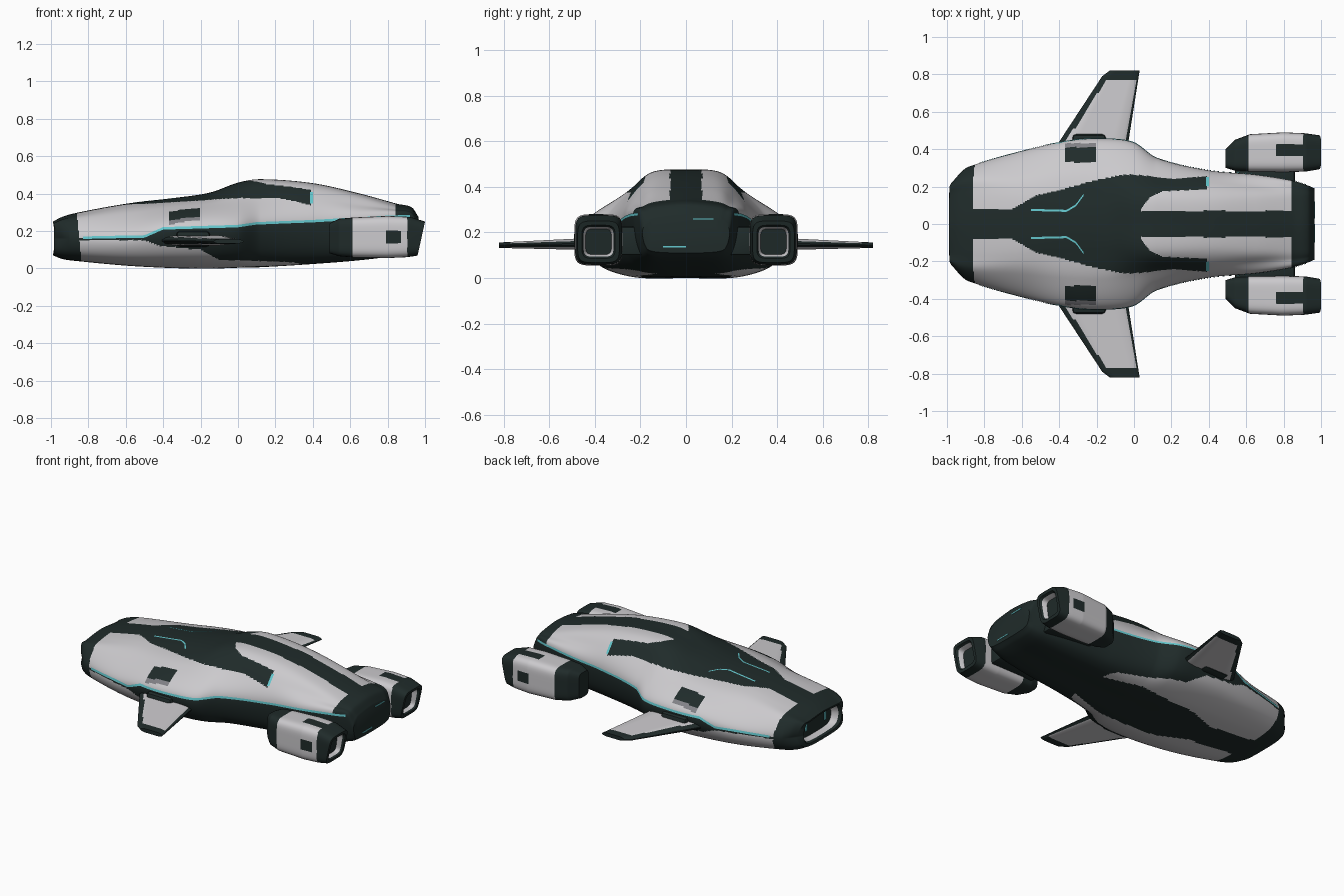
import bpy, bmesh, math
from mathutils import Vector

if "Cube" in bpy.data.objects:
    bpy.data.objects.remove(bpy.data.objects["Cube"])


def material(name, rgb):
    m = bpy.data.materials.new(name)
    m.diffuse_color = (*rgb, 1)
    m.use_nodes = True
    m.node_tree.nodes["Principled BSDF"].inputs["Base Color"].default_value = m.diffuse_color
    return m


LIGHT, DARK, CYAN, GREY = 0, 1, 2, 3
MATS = [material("light_grey_paint", (0.60, 0.59, 0.61)),
        material("dark_green_black", (0.014, 0.024, 0.023)),
        material("cyan_glow", (0.13, 0.58, 0.62)),
        material("mid_grey_metal", (0.22, 0.22, 0.24))]


def lerp(table, x):
    if x <= table[0][0]:
        return table[0][1]
    for (a, u), (b, v) in zip(table, table[1:]):
        if x <= b:
            return u + (v - u) * (x - a) / (b - a)
    return table[-1][1]


def finish(bm, name, mirror=False, angle=35):
    bmesh.ops.recalc_face_normals(bm, faces=bm.faces)
    me = bpy.data.meshes.new(name)
    bm.to_mesh(me)
    bm.free()
    ob = bpy.data.objects.new(name, me)
    bpy.context.collection.objects.link(ob)
    for m in MATS:
        me.materials.append(m)
    bpy.ops.object.select_all(action='DESELECT')
    ob.select_set(True)
    bpy.context.view_layer.objects.active = ob
    bpy.ops.object.shade_smooth_by_angle(angle=math.radians(angle))
    if mirror:
        ob.modifiers.new("mirror", 'MIRROR').use_axis = (False, True, False)
    return ob


def loft(name, rings, colour, mirror=False, closed=True, angle=35):
    """Skin a list of point rings; colour(ring index, face centre) picks the material."""
    bm = bmesh.new()
    vs = [[bm.verts.new(p) for p in r] for r in rings]
    n = len(rings[0])
    for i in range(len(vs) - 1):
        for j in range(n if closed else n - 1):
            k = (j + 1) % n
            f = bm.faces.new((vs[i][j], vs[i][k], vs[i + 1][k], vs[i + 1][j]))
            f.material_index = colour(i, f.calc_center_median())
    if closed:
        for i, r in ((-1, vs[0]), (len(vs), vs[-1])):
            f = bm.faces.new(r)
            f.material_index = colour(i, f.calc_center_median())
    return finish(bm, name, mirror, angle)


# hull stations: x, top z, top half width, shoulder y, shoulder z, side y, side z, bottom z, bottom half width
HULL = [(-.99, .25, .15, .20, .235, .23, .172, .07, .15),
        (-.94, .275, .16, .23, .25, .275, .172, .05, .17),
        (-.87, .295, .17, .25, .26, .31, .172, .04, .19),
        (-.60, .345, .16, .27, .29, .385, .178, .015, .22),
        (-.35, .375, .14, .29, .325, .44, .222, .003, .24),
        (-.15, .405, .14, .295, .345, .45, .232, 0, .24),
        (0, .458, .145, .27, .37, .43, .235, .005, .23),
        (.12, .476, .15, .245, .38, .35, .25, .008, .20),
        (.40, .455, .14, .225, .375, .285, .262, .025, .18),
        (.65, .40, .14, .205, .34, .262, .275, .045, .17),
        (.85, .345, .13, .185, .315, .23, .285, .07, .16),
        (.93, .325, .13, .175, .30, .205, .275, .09, .15),
        (.965, .275, .12, .16, .25, .19, .21, .11, .14)]


def hermite(x0, x1, p, q, mp, mq, x):
    h = x1 - x0
    t = (x - x0) / h
    return ((2 * t**3 - 3 * t**2 + 1) * p + (t**3 - 2 * t**2 + t) * h * mp
            + (3 * t**2 - 2 * t**3) * q + (t**3 - t**2) * h * mq)


def station(x):
    i = max(k for k in range(len(HULL) - 1) if HULL[k][0] <= x + 1e-9)

    def slope(k, c):
        a, b = HULL[max(k - 1, 0)], HULL[min(k + 1, len(HULL) - 1)]
        return (b[c] - a[c]) / (b[0] - a[0])
    a, b = HULL[i], HULL[i + 1]
    return [hermite(a[0], b[0], a[c], b[c], slope(i, c), slope(i + 1, c), x) for c in range(1, 9)]


def half_section(x, steps=20):
    zt, wt, ws, zs, w, zw, zb, wb = station(x)
    p = [Vector(v) for v in ((-wt, zt - .012), (0, zt), (wt, zt - .012), (ws, zs), (w, zw),
                             (wb + .78 * (w - wb), zb + .33 * (zw - zb)), (wb, zb + .006), (0, zb),
                             (-wb, zb + .006))]
    out = []
    for k in range(1, 7):
        for s in range(steps):
            t = s / steps
            a, b, c, d = p[k - 1:k + 3]
            out.append(b + .5 * t * (c - a + t * (2 * a - 5 * b + 4 * c - d + t * (3 * (b - c) + d - a))))
    out.append(p[7])
    return out


def hull_ring(x, scale=1, at=None):
    h = half_section(x)
    pts = h + [Vector((-v.x, v.y)) for v in h[-2:0:-1]]
    ring = []
    for v in pts:
        notch = .03 * max(0, 1 - abs(v.y - .16) / .09) * abs(v.x) / .23 * max(0, (-.9 - x) / .09)
        px = x + notch if at is None else at
        ring.append((px, v.x * scale, .16 + (v.y - .16) * scale))
    return ring


# painted regions of the hull
LINE = [(-.85, .163), (-.5, .17), (-.4, .213), (0, .225), (.1, .24), (.4, .252), (.8, .275), (.95, .28)]
SIDE_LOW = [(-.83, .15), (-.5, .15), (-.42, .12), (-.2, .1), (-.1, .045), (.1, .04), (.3, .032), (.42, 0)]
SPINE = [(-.87, .08), (-.65, .08), (-.52, .155), (-.42, .175), (-.2, .235), (-.05, .265),
         (.05, .26), (.2, .24), (.38, .255)]
PANEL = [(.04, .08), (.08, .14), (.15, .175), (.38, .185)]
KEEL = [(-.87, .1), (-.5, .1), (-.3, .18), (.1, .2), (.4, .11), (.85, .1)]


def hull_colour(i, c):
    x, a, z = c.x, abs(c.y), c.z
    if i < 2:
        return LIGHT if i == 0 else DARK
    if x < -.85 - .1 * (z - .17) or x > .84:
        return DARK
    if z > lerp(LINE, x):
        if -.37 < x < -.2 and .33 < a < .432:
            return DARK if a < .41 else GREY
        if a < .07:
            return DARK
        return DARK if x < .39 and a < lerp(SPINE, x) and not (x > .04 and a < lerp(PANEL, x)) else LIGHT
    if z > lerp(SIDE_LOW, x) or a < lerp(KEEL, x):
        return DARK
    return LIGHT


N = 350
rings = [hull_ring(-.99, .7, -.93), hull_ring(-.99, .78, -.97), hull_ring(-.99, .85, -.985)]
rings += [hull_ring(-.99 + 1.955 * i / N) for i in range(N + 1)]
loft("hull", rings, lambda i, c: DARK if i < 0 or i >= len(rings) - 1 else hull_colour(i, c))


# thin glowing strips laid on the hull skin
def on_skin(x, value, axis):
    h = half_section(x)
    for a, b in zip(h, h[1:]):
        if (a[axis] - value) * (b[axis] - value) <= 0 and a[axis] != b[axis]:
            v = a.lerp(b, (value - a[axis]) / (b[axis] - a[axis]))
            d = (b - a).normalized()
            return Vector((x, v.x - d.y * .003, v.y + d.x * .003))


def strip(name, x0, x1, path, axis, width, count):
    rows = []
    for i in range(count + 1):
        x = x0 + (x1 - x0) * i / count
        v = lerp(path, x)
        rows.append([on_skin(x, v - width / 2, axis), on_skin(x, v + width / 2, axis)])
    loft(name, rows, lambda i, c: CYAN, True, False)


strip("side_light_line", -.83, .92, LINE, 1, .013, 180)
strip("spine_light_line", -.55, -.27, [(-.55, .075), (-.36, .07), (-.31, .10), (-.27, .155)], 0, .011, 40)
strip("canopy_end_light", .385, .4, [(.385, .375), (.4, .375)], 1, .06, 3)


# wings: tapered foil, dark leading edge, trailing edge and tip
TRAIL = [(.38, -.04), (.44, -.03), (.82, .03)]


def foil(y):
    t = (y - .38) / .44
    lead = lerp([(.38, -.44), (.44, -.40), (.79, -.17), (.82, -.13)], y)
    trail = lerp(TRAIL, y)
    thick, mid = .028 - .016 * t, .15 - .006 * t
    top = [(lead + (trail - lead) * u, y, mid + thick * min(1, 2.2 * math.sqrt(u * (1 - u)) + .12))
           for u in (k / 24 for k in range(25))]
    return top + [(x, yy, 2 * mid - z) for x, yy, z in reversed(top)]


def wing_colour(i, c):
    lead = lerp([(.38, -.44), (.44, -.40), (.79, -.17)], c.y)
    return DARK if c.y > .77 or c.x < lead + .035 or c.x > lerp(TRAIL, c.y) - .01 else LIGHT


loft("wing", [foil(.38 + .44 * k / 44) for k in range(45)], wing_colour, True)


# engine pods: x, inner y, outer y, bottom z, top z
POD = [(.49, .30, .40, .08, .24), (.54, .285, .45, .065, .265), (.62, .28, .48, .058, .272),
       (.80, .278, .49, .055, .28), (.92, .28, .485, .06, .275), (1.0, .292, .475, .068, .25)]


def pod_ring(x, scale=1, at=None):
    y0, y1, z0, z1 = [lerp([(s[0], s[c]) for s in POD], x) for c in range(1, 5)]
    cy, cz, ry, rz = (y0 + y1) / 2, (z0 + z1) / 2, (y1 - y0) / 2 * scale, (z1 - z0) / 2 * scale
    ring = []
    for k in range(64):
        a = math.tau * k / 64
        u, v = math.cos(a), math.sin(a)
        r = (abs(u)**5 + abs(v)**5) ** -.2
        z = cz + rz * v * r
        px = x if at is None else at
        ring.append((px - max(0, px - .88) / .12 * .04 * (z1 - z) / (z1 - z0), cy + ry * u * r, z))
    return ring


def pod_colour(i, c):
    if i >= 102:
        return LIGHT if i == 102 else DARK
    if c.x < .61 or c.x > .905 or i >= 100:
        return DARK
    top_hatch = .76 < c.x and .36 < c.y < .43 and c.z > .24
    side_hatch = .79 < c.x < .87 and .13 < c.z < .2 and c.y > .45
    return DARK if top_hatch or side_hatch else LIGHT


pod = [pod_ring(.49 + .51 * k / 100) for k in range(101)]
pod += [pod_ring(1.0, .8), pod_ring(1.0, .72, .985), pod_ring(1.0, .62, .95)]
loft("engine_pod", pod, pod_colour, True)


# simple bevelled blocks
def block(name, lo, hi, mat, bevel=.012, mirror=True):
    bm = bmesh.new()
    bmesh.ops.create_cube(bm, size=1)
    for v in bm.verts:
        v.co = [(a + b) / 2 + (b - a) * t for a, b, t in zip(lo, hi, v.co)]
    if bevel:
        bmesh.ops.bevel(bm, geom=bm.edges[:], offset=bevel, segments=2, affect='EDGES', profile=.5)
    for f in bm.faces:
        f.material_index = mat
    return finish(bm, name, mirror)


block("engine_pylon", (.54, .18, .10), (.86, .30, .225), DARK)
block("wing_root_fairing", (-.33, .40, .115), (-.15, .48, .2), DARK, .02)
block("rear_upper_light", (.96, .03, .256), (.968, .12, .262), CYAN, 0, False)
block("rear_lower_light", (.96, -.10, .135), (.968, 0, .141), CYAN, 0, False)
block("nose_intake_light", (-.936, .09, .14), (-.928, .105, .19), CYAN, 0)
